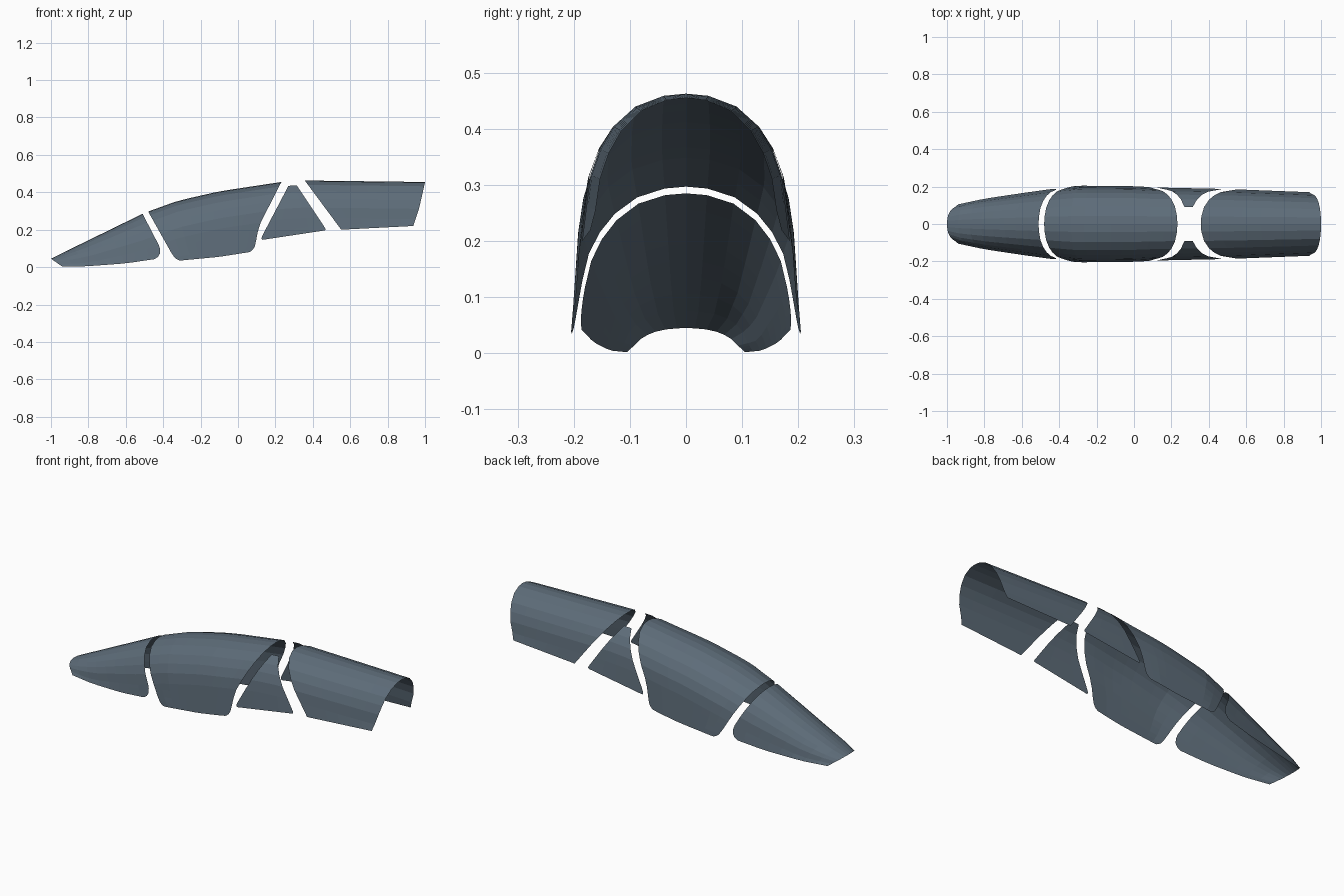
import bpy

if "Cube" in bpy.data.objects:
    bpy.data.objects.remove(bpy.data.objects["Cube"], do_unlink=True)

# One slate colour for every shell
slate = bpy.data.materials.new("slate_grey")
slate.use_nodes = True
colour = (0.11, 0.15, 0.19, 1)
slate.diffuse_color = colour
bsdf = slate.node_tree.nodes["Principled BSDF"]
bsdf.inputs["Base Color"].default_value = colour
bsdf.inputs["Roughness"].default_value = 0.6


def along(points, a):
    """Read a polyline of (key, value) points at key a."""
    if a <= points[0][0]:
        return points[0][1]
    for (a0, b0), (a1, b1) in zip(points, points[1:]):
        if a <= a1:
            return b0 + (b1 - b0) * (a - a0) / (a1 - a0)
    return points[-1][1]


# Shared body curves along x: ridge height, half width and depth of the arch
RIDGE = [(-1, .045), (-.94, .075), (-.5, .29), (-.32, .355), (-.1, .405),
         (.23, .455), (.36, .463), (1, .455)]
WIDTH = [(-1, .075), (-.94, .105), (-.8, .135), (-.6, .165), (-.42, .19),
         (-.3, .205), (0, .202), (.13, .195), (.5, .187), (.94, .17), (1, .167)]
DEPTH = [(-1, .035), (-.94, .06), (-.8, .12), (-.5, .2), (1, .2)]

# Arch rows (share of width, share of depth), then rows down the straight side
ARCH = [(0, 0), (.22, .02), (.5, .115), (.72, .29), (.86, .49), (.955, .72), (1, 1)]
SIDE = [.3, .6, .8, .9, .96, 1]
ROWS = [("arch", p) for p in ARCH] + [("side", s) for s in SIDE]


def section(x, row, bottom):
    kind, p = row
    ridge, wide, low = along(RIDGE, x), along(WIDTH, x), along(bottom, x)
    depth = min(along(DEPTH, x), (ridge - low) * .9)
    if kind == "arch":
        return wide * .95 * p[0], ridge - depth * p[1]
    return wide * (.95 + .05 * p), (ridge - depth) * (1 - p) + low * p


def edge_x(edge, row, bottom):
    """Find where a row meets an end cut given as (z, x) points."""
    x = edge[-1][1]
    for _ in range(60):
        x = .5 * x + .5 * along(edge, section(x, row, bottom)[1])
    return x


def shell(name, start, end, bottom, columns, first_row=0):
    verts, faces = [], []
    rows = ROWS[first_row:]
    for row in rows:
        x0, x1 = edge_x(start, row, bottom), edge_x(end, row, bottom)
        for i in range(columns + 1):
            x = x0 + (x1 - x0) * i / columns
            y, z = section(x, row, bottom)
            verts.append((x, -y, z))
    n = columns + 1
    for r in range(len(rows) - 1):
        for i in range(columns):
            a = r * n + i
            faces.append((a, a + n, a + n + 1, a + 1))
    mesh = bpy.data.meshes.new(name)
    mesh.from_pydata(verts, [], faces)
    mesh.materials.append(slate)
    obj = bpy.data.objects.new(name, mesh)
    bpy.context.collection.objects.link(obj)
    mirror = obj.modifiers.new("mirror_sides", "MIRROR")
    mirror.use_axis = (False, True, False)
    mirror.use_clip = True
    mirror.merge_threshold = .0005
    return obj


# Pointed nose with a slanted rear cut and rounded lower corner
shell("nose_shell",
      start=[(.003, -.94), (.045, -1)],
      end=[(.042, -.45), (.052, -.43), (.07, -.417), (.105, -.417), (.285, -.51)],
      bottom=[(-1, 0), (-.94, .002), (-.8, .005), (-.6, .02), (-.45, .042)],
      columns=8)

# Long middle shell
shell("main_shell",
      start=[(.036, -.31), (.042, -.33), (.065, -.35), (.3, -.482)],
      end=[(.08, .06), (.09, .078), (.115, .092), (.16, .1), (.22, .112), (.455, .232)],
      bottom=[(-.31, .035), (-.1, .055), (.06, .08)],
      columns=10)

# Triangular side plates, open along the ridge
shell("side_plates",
      start=[(.145, .132), (.152, .125), (.168, .13), (.435, .27)],
      end=[(.195, .46), (.2, .47), (.21, .465), (.44, .312)],
      bottom=[(.125, .145), (.47, .197)],
      columns=4, first_row=2)

# Straight rear shell
shell("rear_shell",
      start=[(.2, .552), (.463, .357)],
      end=[(.22, .937), (.32, .97), (.455, 1)],
      bottom=[(.55, .2), (.94, .22)],
      columns=6)
